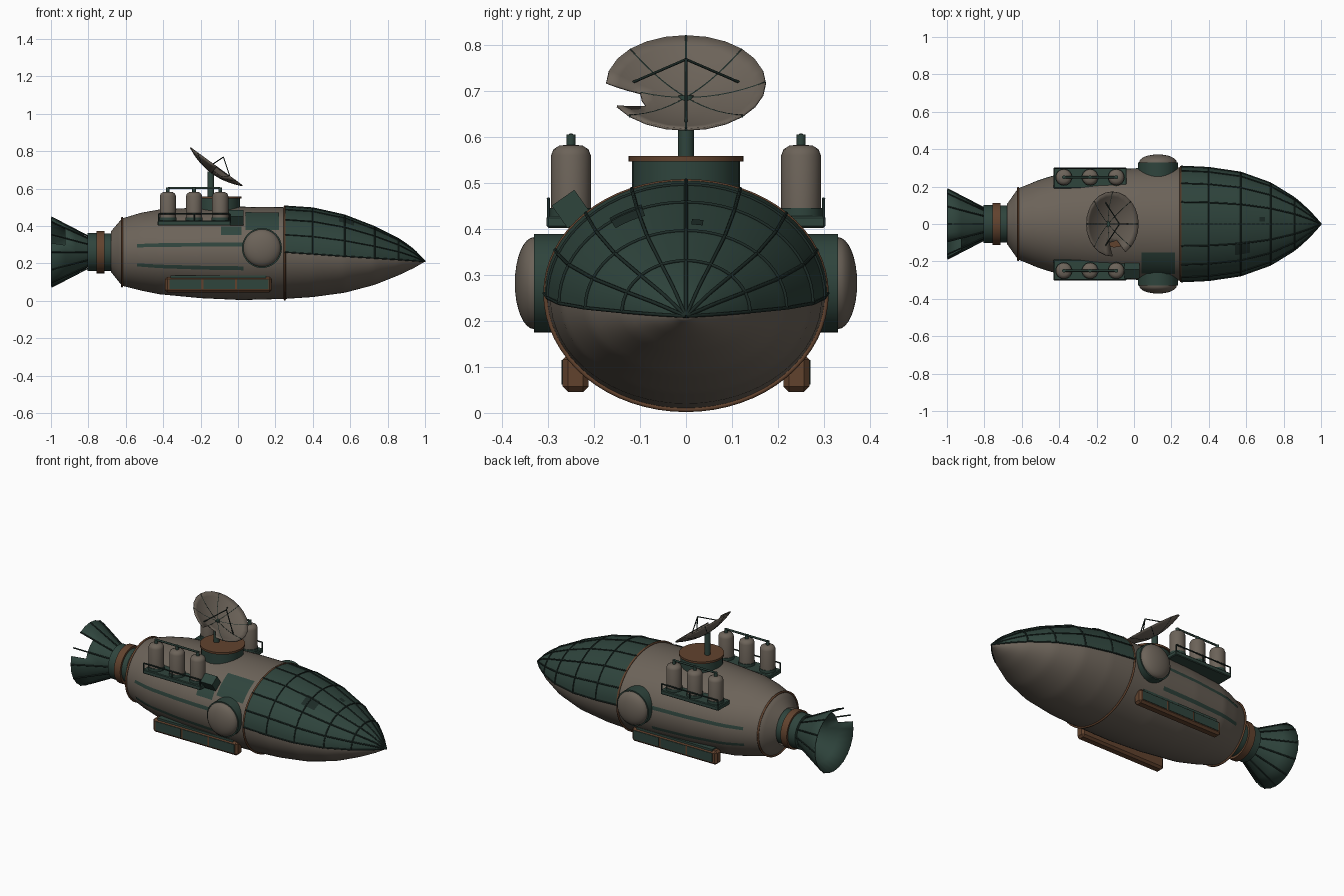
import bpy, bmesh, math
from mathutils import Vector

if "Cube" in bpy.data.objects:
    bpy.data.objects.remove(bpy.data.objects["Cube"])


def material(name, r, g, b):
    m = bpy.data.materials.new(name)
    m.use_nodes = True
    m.diffuse_color = (r, g, b, 1)
    m.node_tree.nodes["Principled BSDF"].inputs["Base Color"].default_value = (r, g, b, 1)
    return m


TAN = material("weathered tan", .15, .125, .1)
GREEN = material("deep green", .028, .058, .046)
DARK = material("dark frame", .012, .024, .02)
BROWN = material("rusty brown", .12, .055, .027)


def finish(name, bm, mat, angle=40, thick=0):
    bmesh.ops.remove_doubles(bm, verts=bm.verts, dist=1e-5)
    me = bpy.data.meshes.new(name)
    bm.to_mesh(me)
    bm.free()
    ob = bpy.data.objects.new(name, me)
    bpy.context.collection.objects.link(ob)
    me.materials.append(mat)
    if thick:
        mod = ob.modifiers.new("thickness", 'SOLIDIFY')
        mod.thickness, mod.offset = thick, 0
    bpy.ops.object.select_all(action='DESELECT')
    ob.select_set(True)
    bpy.context.view_layer.objects.active = ob
    bpy.ops.object.shade_smooth_by_angle(angle=math.radians(angle))
    return ob


def grid(name, fn, nu, nv, mat, skip=None, thick=0):
    """Surface from fn(i, j), leaving out cells chosen by skip."""
    bm = bmesh.new()
    vs = [[bm.verts.new(fn(i, j)) for j in range(nv + 1)] for i in range(nu + 1)]
    for i in range(nu):
        for j in range(nv):
            if not (skip and skip(i, j)):
                bm.faces.new((vs[i][j], vs[i][j + 1], vs[i + 1][j + 1], vs[i + 1][j]))
    return finish(name, bm, mat, thick=thick)


def frame(axis):
    w = Vector(axis).normalized()
    hint = Vector((1, 0, 0)) if abs(w.z) > .9 else Vector((0, 0, 1))
    u = (hint - w * hint.dot(w)).normalized()
    return u, w.cross(u), w


def polar(origin, axis, r, a, h):
    u, v, w = frame(axis)
    return Vector(origin) + (u * math.cos(a) + v * math.sin(a)) * r + w * h


def lathe(name, profile, origin, axis, mat, n=24, skip=None, thick=0):
    """Turn a (radius, height) profile around an axis."""
    def fn(i, j):
        r, h = profile[i]
        return polar(origin, axis, r, math.tau * j / n, h)
    return grid(name, fn, len(profile) - 1, n, mat, skip, thick)


def disc(name, r, h0, h1, origin, axis, mat, n=32):
    return lathe(name, [(0, h0), (r, h0), (r, h1), (0, h1)], origin, axis, mat, n)


def box(name, lo, hi, mat, bevel=0):
    bm = bmesh.new()
    bmesh.ops.create_cube(bm, size=1)
    for v in bm.verts:
        v.co = [(a + b) / 2 + c * (b - a) for a, b, c in zip(lo, hi, v.co)]
    if bevel:
        bmesh.ops.bevel(bm, geom=bm.edges, offset=bevel, segments=1, affect='EDGES')
    return finish(name, bm, mat, 20)


def rods(name, paths, r, mat):
    cu = bpy.data.curves.new(name, 'CURVE')
    cu.dimensions, cu.bevel_depth, cu.bevel_resolution, cu.use_fill_caps = '3D', r, 1, True
    for pts in paths:
        sp = cu.splines.new('POLY')
        sp.points.add(len(pts) - 1)
        for p, co in zip(sp.points, pts):
            p.co = (*co, 1)
    cu.materials.append(mat)
    ob = bpy.data.objects.new(name, cu)
    bpy.context.collection.objects.link(ob)
    return ob


# Hull stations: x, half width, centre height, top, bottom
STATIONS = [
    (-.68, .105, .26, .37, .155), (-.62, .19, .26, .44, .08), (-.52, .23, .26, .47, .055),
    (-.42, .262, .26, .488, .035), (-.2, .287, .26, .499, .014), (.02, .298, .26, .503, .004),
    (.25, .302, .26, .5, .01), (.4, .295, .25, .49, .02), (.57, .27, .238, .452, .043),
    (.73, .213, .228, .39, .085), (.86, .133, .22, .325, .137), (.94, .063, .214, .27, .175),
    (1, 0, .21, .21, .21)]


def station(x):
    for a, b in zip(STATIONS, STATIONS[1:]):
        if x <= b[0]:
            break
    t = (x - a[0]) / (b[0] - a[0])
    return [p + (q - p) * t for p, q in zip(a[1:], b[1:])]


def hull_pt(x, a, off=0):
    w, c, top, low = station(x)
    off *= min(1, w * 10)
    s = math.sin(a)
    return (x, (w + off) * math.cos(a), c + s * ((top - c if s > 0 else c - low) + off))


def patch(name, x0, x1, a0, a1, off, mat, nu=12, nv=8):
    a0, a1 = math.radians(a0), math.radians(a1)
    return grid(name, lambda i, j: hull_pt(x0 + (x1 - x0) * i / nu, a0 + (a1 - a0) * j / nv, off),
                nu, nv, mat)


# Hull and glazed nose
patch("hull", -.68, 1, 0, 360, 0, TAN, 84, 64)
patch("canopy", .25, 1, 0, 180, .005, GREEN, 45, 32)
xs = [.25 + .75 * i / 30 for i in range(31)]
arc = [math.pi * i / 32 for i in range(33)]
rods("canopy_ribs", [[hull_pt(x, math.pi * k / 8, .006) for x in xs] for k in range(9)], .004, DARK)
rods("canopy_hoops", [[hull_pt(x, a, .006) for a in arc] for x in (.4, .57, .73, .86)], .004, DARK)
patch("broken_pane", .54, .62, 110, 126, .008, DARK)
patch("small_broken_pane", .67, .7, 81, 87, .008, DARK)
for name, x in (("front_hull_band", .25), ("rear_hull_band", -.62)):
    rods(name, [[hull_pt(x, a + s, .003) for a in arc] for s in (0, math.pi)], .006, BROWN)

# Worn paint on the hull
for side, a in (("left", 0), ("right", 180)):
    s = 1 if side == "left" else -1
    patch(side + "_upper_stripe", -.54, .05, a + s * 7, a + s * 12, .003, GREEN)
    patch(side + "_lower_stripe", -.54, .03, a - s * 17, a - s * 22, .003, GREEN)
patch("worn_paint_rear", -.09, .02, 146, 158, .004, GREEN)
patch("worn_paint_front", .04, .22, 120, 151, .004, GREEN)

# Engine neck and flared nozzle
C, BACK = (0, 0, .26), (-1, 0, 0)
disc("neck_collar", .1, .66, .72, C, BACK, GREEN)
disc("neck_ring", .113, .715, .757, C, BACK, BROWN)
disc("nozzle_collar", .102, .757, .805, C, BACK, GREEN)
lathe("nozzle", [(0, .8), (.08, .805), (.115, .87), (.145, .925), (.185, .998)], C, BACK, GREEN,
      skip=lambda i, j: i == 3 and j in (19, 20, 21), thick=.005)
rods("nozzle_ribs", [[polar(C, BACK, r, math.tau * k / 12, h) for r, h in ((.085, .8), (.187, .997))]
                     for k in range(12)], .004, DARK)

# Antenna turret and dish
T = (-.105, 0, 0)
disc("turret_base", .117, .44, .546, T, (0, 0, 1), GREEN)
disc("turret_plate", .125, .546, .558, T, (0, 0, 1), BROWN)
disc("dish_post", .017, .55, .69, (-.145, 0, 0), (0, 0, 1), GREEN, 16)
D, AIM = (-.115, 0, .7175), (.59, 0, .807)
R, DEPTH = .173, .042


def dish_h(r):
    return DEPTH * ((r / R) ** 2 - 1)


rings = [R * i / 7 for i in range(8)]
lathe("dish", [(r, dish_h(r)) for r in rings], D, AIM, TAN,
      skip=lambda i, j: j in (6, 7) and i > 3, thick=.005)
rods("dish_ribs", [[polar(D, AIM, r, math.tau * k / 8, dish_h(r)) for r in rings[:5 if k == 2 else 8]]
                   for k in range(8)], .0035, DARK)
rods("feed_struts", [[polar(D, AIM, .12, a, dish_h(.12)), polar(D, AIM, 0, 0, .063)]
                     for a in (math.radians(75), math.radians(-75), math.pi)], .003, DARK)

# Parts repeated on both sides
for side, s in (("left", 1), ("right", -1)):
    def span(x0, x1, y0, y1, z0, z1):
        return (x0, min(s * y0, s * y1), z0), (x1, max(s * y0, s * y1), z1)

    # Round side pod
    P, OUT = (.128, 0, .282), (0, s, 0)
    disc(side + "_pod_housing", .107, .24, .33, P, OUT, GREEN)
    lathe(side + "_pod_dome", [(.1 * math.cos(t), .33 + .042 * math.sin(t))
                              for t in [math.pi / 2 * i / 8 for i in range(9)]], P, OUT, TAN, 32)

    # Tank deck with railing
    box(side + "_tank_deck", *span(-.43, -.04, .19, .303, .402, .428), GREEN, .004)
    rail = [(x, s * .299, .465) for x in (-.425, -.235, -.045)]
    rods(side + "_deck_railing", [rail] + [[(x, y, .42), (x, y, z)] for x, y, z in rail], .004, DARK)
    tanks = (-.375, -.235, -.095)
    for k, x in enumerate(tanks):
        lathe(f"{side}_tank_{k + 1}", [(0, .42), (.043, .42), (.043, .56), (.038, .573),
                                       (.025, .581), (0, .583)], (x, s * .25, 0), (0, 0, 1), TAN)
        disc(f"{side}_tank_foot_{k + 1}", .046, .425, .445, (x, s * .25, 0), (0, 0, 1), GREEN, 24)
        disc(f"{side}_tank_cap_{k + 1}", .01, .575, .605, (x, s * .25, 0), (0, 0, 1), GREEN, 12)
    rods(side + "_tank_pipe", [[(x, s * .25, .602) for x in tanks]], .006, GREEN)

    # Lower side skid with inset panels
    box(side + "_skid", *span(-.39, .18, .212, .268, .045, .128), BROWN, .012)
    box(side + "_skid_mount", *span(-.36, .15, .2, .262, .11, .135), GREEN)
    for k in range(3):
        x = -.365 + k * .18
        box(f"{side}_skid_panel_{k + 1}", *span(x, x + .168, .265, .271, .062, .115), GREEN)

# Loose bracket beside the right deck
bracket = box("loose_bracket", (-.04, -.03, -.03), (.04, .03, .03), GREEN)
bracket.location = (-.01, -.25, .443)
bracket.rotation_euler = (math.radians(35), 0, 0)
